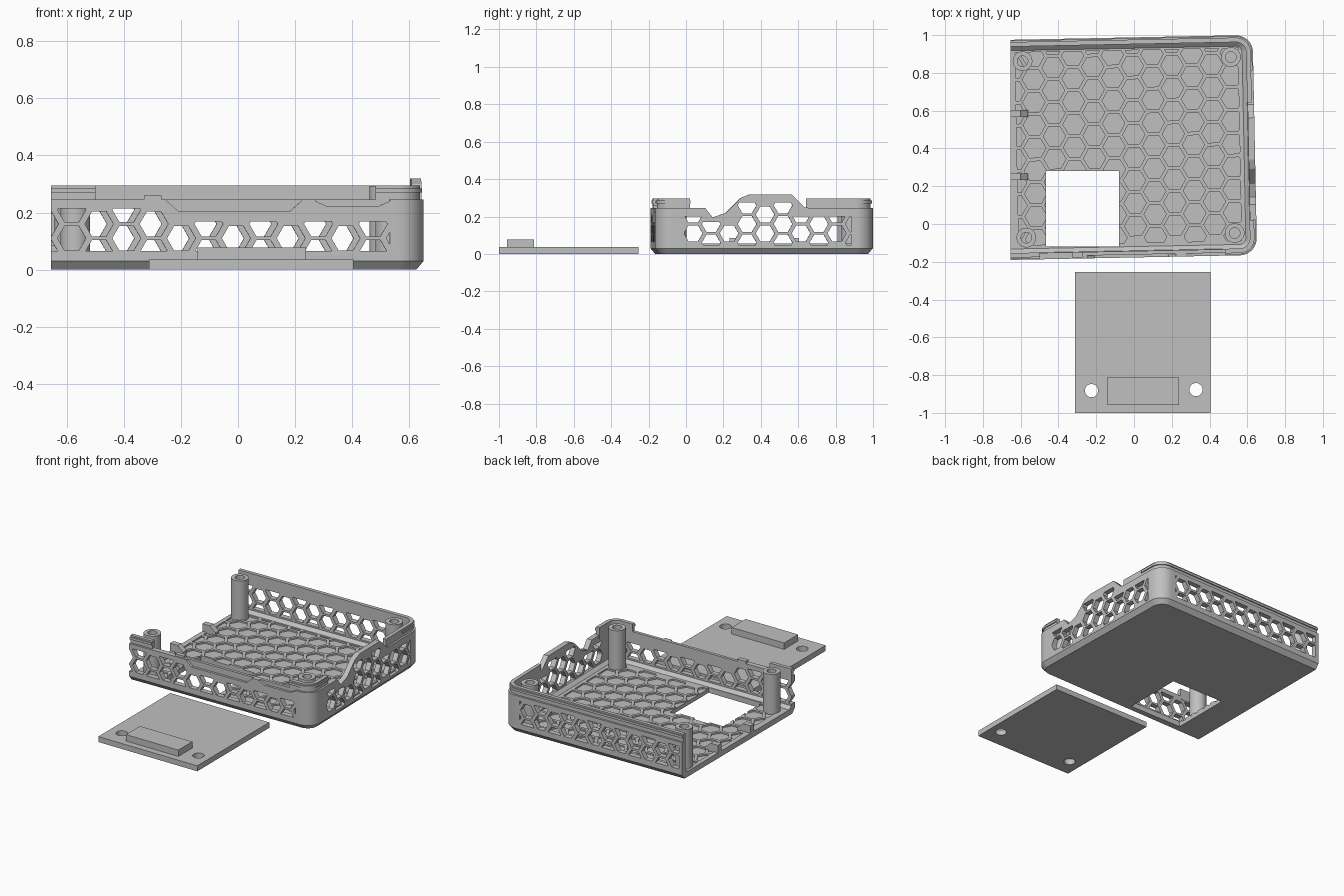
import bpy, bmesh, math
from mathutils import Matrix, Vector

old = bpy.data.objects.get("Cube")
if old:
    bpy.data.objects.remove(old, do_unlink=True)

GREY = bpy.data.materials.new("plain_grey")
GREY.use_nodes = True
colour = (0.53, 0.53, 0.53, 1)
GREY.diffuse_color = colour
GREY.node_tree.nodes["Principled BSDF"].inputs["Base Color"].default_value = colour

# The tray stands slightly twisted about its middle
TWIST = 0.02
MID = Vector((0, 0.4, 0))
TURN = Matrix.Translation(MID) @ Matrix.Rotation(TWIST, 4, "Z") @ Matrix.Translation(-MID)
FRONT, BACK, SIDE, OPEN = -0.177, 0.988, 0.64, -0.655
RADIUS = 0.09


def add_loft(bm, rings, closed=False):
    """Skin between rings of equal length; cap the ends, or join them."""
    loops = [[bm.verts.new(p) for p in ring] for ring in rings]
    pairs = list(zip(loops, loops[1:]))
    if closed:
        pairs.append((loops[-1], loops[0]))
    else:
        bm.faces.new(loops[0])
        bm.faces.new(loops[-1])
    for a, b in pairs:
        for i in range(len(a)):
            j = (i + 1) % len(a)
            bm.faces.new((a[i], a[j], b[j], b[i]))


def finish(name, bm, turn=True, smooth=True):
    if turn:
        bm.transform(TURN)
    bmesh.ops.recalc_face_normals(bm, faces=bm.faces)
    mesh = bpy.data.meshes.new(name)
    bm.to_mesh(mesh)
    bm.free()
    mesh.materials.append(GREY)
    obj = bpy.data.objects.new(name, mesh)
    bpy.context.collection.objects.link(obj)
    if smooth:
        activate(obj)
        bpy.ops.object.shade_smooth_by_angle(angle=math.radians(30))
    return obj


def activate(obj):
    bpy.ops.object.select_all(action="DESELECT")
    obj.select_set(True)
    bpy.context.view_layer.objects.active = obj


def solid(name, *rings, turn=True, closed=False):
    bm = bmesh.new()
    add_loft(bm, rings, closed)
    return finish(name, bm, turn)


def cut(obj, shapes, turn=True):
    """Subtract a list of ring pairs from an object."""
    bm = bmesh.new()
    for rings in shapes:
        add_loft(bm, rings)
    cutter = finish("cutter", bm, turn, smooth=False)
    cutter.hide_render = True
    activate(obj)
    mod = obj.modifiers.new("cut", "BOOLEAN")
    mod.operation, mod.solver, mod.object = "DIFFERENCE", "EXACT", cutter
    bpy.ops.object.modifier_apply(modifier=mod.name)
    bpy.data.objects.remove(cutter, do_unlink=True)


def along(axis, points, lo, hi):
    """Two rings of a flat outline extruded along x, y or z."""
    place = {"x": lambda u, v, w: (w, u, v), "y": lambda u, v, w: (u, w, v),
             "z": lambda u, v, w: (u, v, w)}[axis]
    return [[place(u, v, w) for u, v in points] for w in (lo, hi)]


def rect(u0, u1, v0, v1):
    return [(u0, v0), (u1, v0), (u1, v1), (u0, v1)]


def circle(x, y, r, n=32):
    return [(x + r * math.cos(math.tau * i / n), y + r * math.sin(math.tau * i / n)) for i in range(n)]


def at(points, z):
    return [(x, y, z) for x, y in points]


def outline(d, steps=10):
    """Open three-sided tray outline, moved inward by d."""
    pts = [(OPEN + TWIST * (FRONT + d - MID.y), FRONT + d)]
    for cy, start in ((FRONT + RADIUS, -90), (BACK - RADIUS, 0)):
        for i in range(steps + 1):
            a = math.radians(start + 90 * i / steps)
            pts.append((SIDE - RADIUS + (RADIUS - d) * math.cos(a), cy + (RADIUS - d) * math.sin(a)))
    pts.append((OPEN + TWIST * (BACK - d - MID.y), BACK - d))
    return pts


def band(outer, inner):
    return outline(outer) + outline(inner)[::-1]


def clip(points, axis, limit, sign):
    """Keep the part of a convex outline on one side of a limit."""
    out = []
    for p, q in zip(points, points[1:] + points[:1]):
        dp, dq = sign * (limit - p[axis]), sign * (limit - q[axis])
        if dp >= 0:
            out.append(p)
        if dp * dq < 0:
            t = dp / (dp - dq)
            out.append((p[0] + t * (q[0] - p[0]), p[1] + t * (q[1] - p[1])))
    return out


def honeycomb(u0, u1, v0, top, start, step=0.096, pitch=0.1, r=0.05, rows=4):
    """Staggered hexagons clipped to a window; top is a rule giving its height."""
    cells = []
    for col in range(-12, 14):
        u = start + col * step
        for row in range(-1, rows):
            v = 0.11 + (row - 0.5 * (col % 2)) * pitch
            hexagon = circle(u, v, r, 6)
            for axis, limit, sign in ((0, u0, -1), (0, u1, 1), (1, v0, -1), (1, top(u), 1)):
                hexagon = clip(hexagon, axis, limit, sign) if hexagon else []
            if len(hexagon) > 2:
                us, vs = zip(*hexagon)
                if max(us) - min(us) > 0.01 and max(vs) - min(vs) > 0.01:
                    cells.append(hexagon)
    return cells


# Tray floor with bevelled underside, hexagon relief and square opening
floor = solid("tray_floor", at(outline(0.025), 0), at(outline(0), 0.03), at(outline(0), 0.036))
relief = honeycomb(-0.62, 0.56, -0.1, lambda u: 0.92, 0, 0.105, 0.121, 0.059, 9)
cut(floor, [along("z", h, 0.026, 0.06) for h in relief])
cut(floor, [along("z", rect(-0.465, -0.08, -0.12, 0.28), -0.1, 0.1)], turn=False)
solid("floor_ledge", at(band(0.02, 0.06), 0.034), at(band(0.02, 0.036), 0.055))

# Walls, trimmed to a stepped top and pierced with honeycomb windows
wall = solid("tray_wall", at(band(0, 0.034), 0.03), at(band(0, 0.034), 0.32))
above = [(-0.4, 0.245), (0.09, 0.245), (0.13, 0.195), (0.2, 0.22), (0.28, 0.3), (0.33, 0.319),
         (0.55, 0.319), (0.62, 0.25), (0.65, 0.245), (1.2, 0.245), (1.2, 0.5), (-0.4, 0.5)]
cut(wall, [along("x", above, -0.9, 0.9)])
dips = []
for x0, x1, z in ((-0.26, 0.21, 0.205), (0.26, 0.52, 0.222)):
    dip = [(x0, 0.3), (x0, 0.24), (x0 + 0.04, z), (x1 - 0.04, z), (x1, 0.24), (x1, 0.3)]
    dips.append(along("y", dip, FRONT - 0.1, FRONT + 0.015))
cut(wall, dips)


def front_top(u):
    return 0.215 if u < -0.27 else 0.168


def side_top(u):
    if 0.3 < u < 0.57:
        return 0.275
    return 0.17 if 0.08 < u < 0.25 else 0.2


cut(wall, [along("y", h, FRONT - 0.1, FRONT + 0.1)
           for h in honeycomb(-0.7, 0.52, 0.065, front_top, -0.21)])
cut(wall, [along("y", h, BACK - 0.1, BACK + 0.1)
           for h in honeycomb(-0.62, 0.52, 0.065, lambda u: 0.215, -0.21)])
cut(wall, [along("x", h, SIDE - 0.1, SIDE + 0.1)
           for h in honeycomb(-0.02, 0.87, 0.045, side_top, 0.41)])

# Raised inner lip along the back and at the front corners
lip = solid("inner_lip", at(band(0.012, 0.036), 0.222), at(band(0.012, 0.036), 0.295))
cut(lip, [along("z", rect(-0.51, 0.47, -0.4, 0.1), 0.1, 0.4),
          along("z", rect(0.5, 0.9, 0.01, 0.63), 0.1, 0.4)])
rim = solid("lip_rim", at(band(0.005, 0.036), 0.27), at(band(0.005, 0.036), 0.285))
cut(rim, [along("z", rect(-0.51, 0.47, -0.4, 0.1), 0.1, 0.4),
          along("z", rect(0.5, 0.9, 0.01, 0.8), 0.1, 0.4)])
solid("front_catch", *along("y", rect(-0.34, -0.28, 0.235, 0.26), FRONT + 0.005, FRONT + 0.034))

# Hollow screw posts
for name, x, y in (("back_right", -0.59, 0.862), ("back_left", 0.513, 0.884),
                   ("front_right", -0.57, -0.072), ("front_left", 0.533, -0.048)):
    outer, inner = circle(x, y, 0.052), circle(x, y, 0.028)
    solid(name + "_post", at(outer, 0.03), at(outer, 0.293), at(inner, 0.293), at(inner, 0.03),
          turn=False, closed=True)

# Small sloped clips on the open edge
for i, y in enumerate((0.25, 0.585)):
    shape = [(OPEN, 0.03), (-0.56, 0.03), (-0.56, 0.05), (-0.6, 0.085), (OPEN, 0.085)]
    solid(f"edge_clip_{i + 1}", *along("y", shape, y - 0.018, y + 0.018), turn=False)

# Separate plate with two holes and a raised block
plate = solid("loose_plate", *along("z", rect(-0.312, 0.405, -1, -0.255), 0, 0.036), turn=False)
cut(plate, [along("z", circle(x, y, 0.035), -0.1, 0.1) for x, y in ((-0.225, -0.882), (0.328, -0.877))],
    turn=False)
solid("plate_block", *along("z", rect(-0.142, 0.238, -0.957, -0.812), 0.03, 0.078), turn=False)
